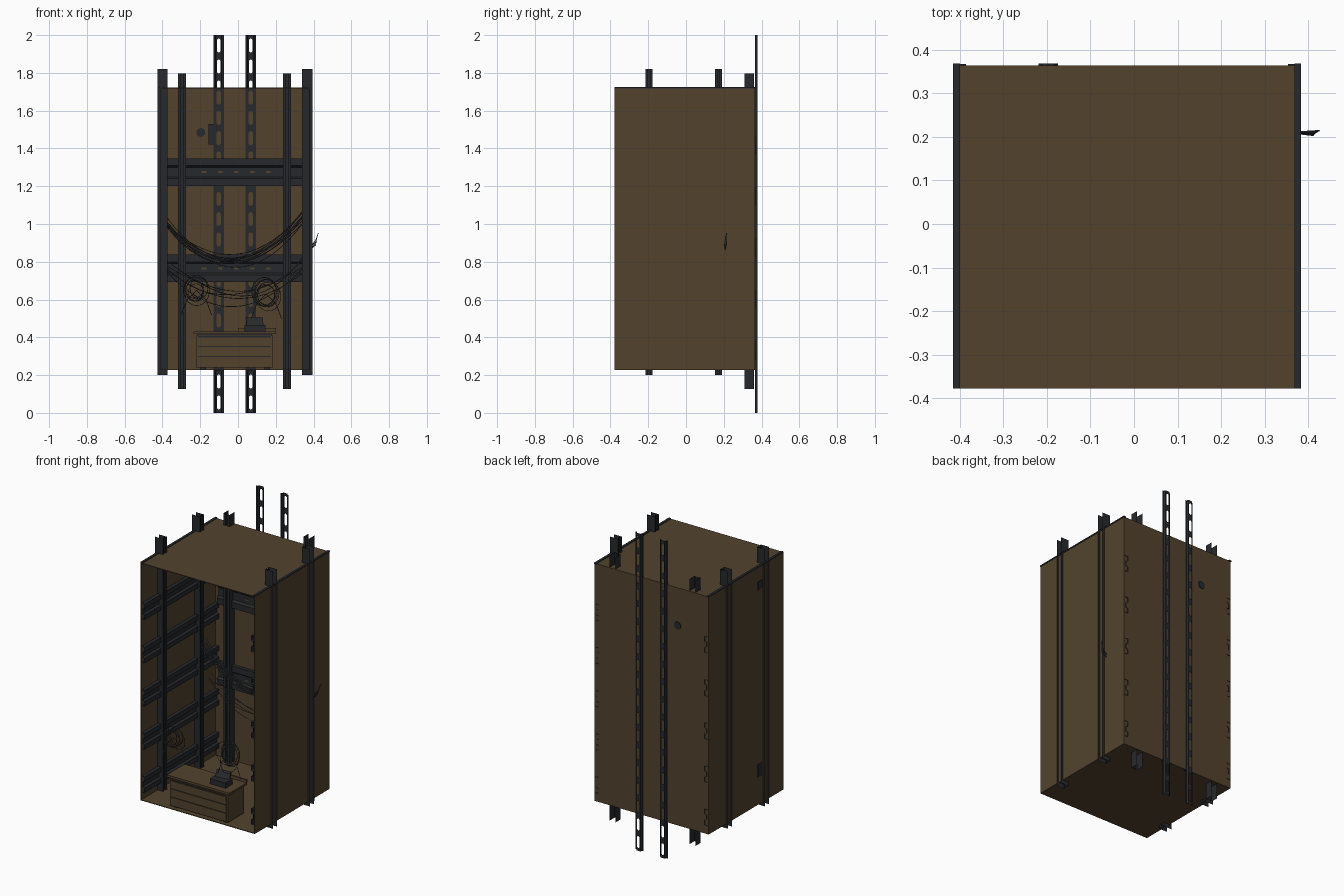
import bpy, bmesh, math, random
from mathutils import Vector

if "Cube" in bpy.data.objects:
    bpy.data.objects.remove(bpy.data.objects["Cube"])
random.seed(4)


def mat(name, r, g, b):
    m = bpy.data.materials.new(name)
    m.diffuse_color = (r, g, b, 1)
    m.use_nodes = True
    m.node_tree.nodes["Principled BSDF"].inputs["Base Color"].default_value = m.diffuse_color
    return m


BROWN = mat("brown_board", 0.085, 0.055, 0.027)
STEEL = mat("dark_steel", 0.020, 0.022, 0.025)
GREY = mat("cable_grey", 0.055, 0.06, 0.07)


def finish(name, bm, m):
    me = bpy.data.meshes.new(name)
    bm.to_mesh(me)
    bm.free()
    me.materials.append(m)
    ob = bpy.data.objects.new(name, me)
    bpy.context.collection.objects.link(ob)
    return ob


def box(name, x, y, z, m):
    bm = bmesh.new()
    bmesh.ops.create_cube(bm, size=1)
    for v in bm.verts:
        v.co = [a + (b - a) * (c + 0.5) for (a, b), c in zip((x, y, z), v.co)]
    return finish(name, bm, m)


def rail(name, profile, axis, a, b, m=STEEL):
    """Open sheet-metal profile swept along an axis."""
    place = {"x": lambda u, v, t: (t, u, v),
             "y": lambda u, v, t: (u, t, v),
             "z": lambda u, v, t: (u, v, t)}[axis]
    bm = bmesh.new()
    rows = [[bm.verts.new(place(u, v, t)) for u, v in profile] for t in (a, b)]
    for i in range(len(profile) - 1):
        bm.faces.new((rows[0][i], rows[0][i + 1], rows[1][i + 1], rows[1][i]))
    return finish(name, bm, m)


def slotted_strip(name, x, y, half, slot, z0, z1, count):
    """Flat vertical strip with a row of rounded slots."""
    bm = bmesh.new()
    H = (z1 - z0) / count / 2
    h, c = 0.037, slot * 0.7
    pts = [(slot, -h + c), (slot, h - c), (slot - c, h), (c - slot, h),
           (-slot, h - c), (-slot, c - h), (c - slot, -h), (slot - c, -h)]
    for k in range(count):
        zc = z0 + H * (2 * k + 1)
        ring = [bm.verts.new((x + u, y, zc + v)) for u, v in pts]
        corner = {(i, j): bm.verts.new((x + i * half, y, zc + j * H))
                  for i in (-1, 1) for j in (-1, 1)}
        outer = [corner[(1 if u > 0 else -1, 1 if v > 0 else -1)] for u, v in pts]
        for i in range(8):
            j = (i + 1) % 8
            f = [ring[i], outer[i], outer[j], ring[j]]
            if outer[i] == outer[j]:
                f.pop(2)
            bm.faces.new(f)
    bmesh.ops.remove_doubles(bm, verts=bm.verts, dist=1e-5)
    return finish(name, bm, STEEL)


def cables(name, paths, radius=0.002):
    cu = bpy.data.curves.new(name, "CURVE")
    cu.dimensions = "3D"
    cu.bevel_depth = radius
    cu.bevel_resolution = 0
    for path, closed in paths:
        sp = cu.splines.new("POLY")
        sp.points.add(len(path) - 1)
        for p, co in zip(sp.points, path):
            p.co = (*co, 1)
        sp.use_cyclic_u = closed
    cu.materials.append(GREY)
    ob = bpy.data.objects.new(name, cu)
    bpy.context.collection.objects.link(ob)
    return ob


# Shaft boards: open at the front
XL, XR, YF, YB, ZB, ZT = -0.413, 0.381, -0.378, 0.364, 0.226, 1.722
T = 0.004
box("left_wall", (XL, XL + T), (YF, YB), (ZB, ZT), BROWN)
box("right_wall", (XR - T, XR), (YF, YB), (ZB, ZT), BROWN)
box("back_wall", (XL, XR), (YB - T, YB), (ZB, ZT), BROWN)
box("floor", (XL, XR), (YF, YB), (ZB, ZB + T), BROWN)
box("roof", (XL, XR), (YF, YB), (ZT - T, ZT), BROWN)
# Dark edging along the roof sides
box("roof_edge_left", (XL - 0.003, XL + 0.013), (YF, 0.368), (ZT - 0.004, ZT + 0.004), STEEL)
box("roof_edge_right", (XR - 0.013, XR + 0.003), (YF, 0.368), (ZT - 0.004, ZT + 0.004), STEEL)

# Slotted hat rails on the back
for n, x in (("left", -0.1025), ("right", 0.0675)):
    for s in (-1, 1):
        rail(f"back_rail_flange_{n}_{s}", [(x + s * 0.0275, 0.366), (x + s * 0.019, 0.366),
             (x + s * 0.014, 0.378)], "z", 0, 2)
    slotted_strip(f"back_rail_crown_{n}", x, 0.378, 0.014, 0.009, 0, 2, 18)
    slotted_strip(f"inner_slotted_strip_{n}", x, 0.356, 0.0275, 0.012, 2 / 9, 2 - 2.5 / 9, 13.5 and 14)

# Side walls: vertical channels that break through the wall, and five cross struts
cx = (XL + XR) / 2
for n, s in (("left", -1), ("right", 1)):
    xi, xo, xw = cx + s * 0.356, cx + s * 0.411, cx + s * 0.392
    for m, y in (("front", -0.196), ("back", 0.172)):
        rail(f"side_channel_{n}_{m}", [(xo, y - 0.019), (xi, y - 0.019), (xi, y - 0.007),
             (xi + s * 0.008, y - 0.007), (xi + s * 0.008, y + 0.007), (xi, y + 0.007),
             (xi, y + 0.019), (xo, y + 0.019)], "z", 0.2, 1.82)
    for k in range(5):
        z = 0.33 + 0.272 * k
        rail(f"side_strut_{n}_{k}", [(xw, z - 0.05), (xw - s * 0.022, z - 0.05),
             (xw - s * 0.022, z - 0.02), (xw - s * 0.008, z - 0.014),
             (xw - s * 0.008, z + 0.014), (xw - s * 0.022, z + 0.02),
             (xw - s * 0.022, z + 0.05), (xw, z + 0.05)], "y", YF, 0.367)

# Back wall: two vertical channels and two wide cross struts with fixing slots
for n, x in (("left", -0.297), ("right", 0.259)):
    rail(f"back_channel_{n}", [(x - 0.021, 0.36), (x - 0.021, 0.31), (x - 0.007, 0.31),
         (x - 0.007, 0.318), (x + 0.007, 0.318), (x + 0.007, 0.31),
         (x + 0.021, 0.31), (x + 0.021, 0.36)], "z", 0.127, 1.797)
for n, z in (("upper", 1.275), ("lower", 0.765)):
    rail(f"back_strut_{n}", [(0.354, z - 0.073), (0.332, z - 0.073), (0.332, z - 0.035),
         (0.346, z - 0.025), (0.346, z + 0.025), (0.332, z + 0.035),
         (0.332, z + 0.073), (0.354, z + 0.073)], "x", -0.378, 0.346)
    for k in range(5):
        x = -0.18 + 0.085 * k
        box(f"strut_slot_{n}_{k}", (x - 0.012, x + 0.012), (0.343, 0.347), (z - 0.006, z + 0.006), BROWN)

# Small outlets and plates on the walls
bm = bmesh.new()
bmesh.ops.create_cone(bm, cap_ends=True, segments=10, radius1=0.024, radius2=0.024, depth=0.012)
for v in bm.verts:
    v.co = (-0.197 + v.co.x, 0.362 + v.co.z, 1.485 + v.co.y)
finish("cable_outlet", bm, STEEL)
box("outlet_plate", (-0.155, -0.125), (0.35, 0.36), (1.42, 1.53), STEEL)
box("left_plate_lower", (XL - 0.003, XL), (-0.16, -0.12), (0.40, 0.48), STEEL)
box("left_plate_upper", (XL - 0.003, XL), (-0.17, -0.12), (1.58, 1.63), STEEL)

# Drawer cabinet on the floor
box("cabinet_body", (-0.222, 0.185), (-0.362, -0.205), (0.24, 0.41), BROWN)
box("cabinet_top", (-0.235, 0.2), (-0.372, -0.195), (0.418, 0.432), BROWN)
box("cabinet_shadow_gap", (-0.215, 0.178), (-0.358, -0.21), (0.41, 0.418), STEEL)
box("cabinet_upstand", (0.0, 0.2), (-0.2, -0.19), (0.432, 0.45), BROWN)
for k in range(3):
    z = 0.25 + 0.052 * k
    box(f"drawer_front_{k}", (-0.212, 0.175), (-0.368, -0.36), (z, z + 0.046), BROWN)
    box(f"drawer_gap_{k}", (-0.212, 0.175), (-0.3635, -0.36), (z + 0.046, z + 0.052), STEEL)
for n, x in (("left", -0.2), ("right", 0.14)):
    box(f"cabinet_foot_{n}", (x, x + 0.03), (-0.35, -0.22), (0.228, 0.24), STEEL)

# Small device standing on the cabinet
box("device_base", (0.035, 0.145), (-0.33, -0.26), (0.432, 0.465), STEEL)
screen = box("device_screen", (-0.045, 0.045), (-0.005, 0.005), (0, 0.055), STEEL)
screen.location = (0.09, -0.285, 0.455)
screen.rotation_euler = (-0.5, 0, 0.15)


# Hanging cable bundles
def sag(z0, z1, drop, y, skew=0.0, n=18):
    path = []
    for i in range(n + 1):
        t = i / n
        z = z0 + (z1 - z0) * t - 4 * drop * t * (1 - t) * (1 + skew * (t - 0.5))
        path.append((-0.378 + 0.724 * t, y + 0.01 * math.sin(5 * t + 40 * y), z))
    return path


r = random.uniform
cables("upper_cable_bundle", [(sag(1.01 + r(-.03, .03), 1.05 + r(-.05, .03), 0.22 + r(-.03, .02),
       0.19 + r(-.03, .03), r(-.3, .3)), False) for _ in range(12)])
cables("lower_cable_bundle", [(sag(0.79 + r(-.04, .04), 0.79 + r(-.05, .05), 0.16 + r(-.03, .04),
       0.25 + r(-.03, .03), r(-.6, .6)), False) for _ in range(5)])


def coil(c, rad):
    a, tilt = r(0, math.pi), r(-0.5, 0.5)
    return [(c[0] + rad * 0.85 * math.cos(a + i * math.tau / 20),
             c[1] + rad * tilt * math.cos(i * math.tau / 20),
             c[2] + rad * math.sin(a + i * math.tau / 20)) for i in range(20)]


for n, c in (("left", (-0.22, -0.32, 0.65)), ("right", (0.15, -0.3, 0.63))):
    cables(f"cable_coil_{n}", [(coil([v + r(-.015, .015) for v in c], r(0.045, 0.08)), True)
                               for _ in range(6)])
    cables(f"coil_tail_{n}", [([c, (c[0] + d * 0.05, c[1], c[2] - 0.05),
                               (c[0] + d * 0.08, c[1], c[2] - 0.13)], False) for d in (-1, 1)])

# Frayed cable end poking through the right wall
cables("frayed_cable_end", [([(0.36, 0.21, 0.85 + 0.008 * k), (0.395, 0.21 + 0.002 * (k - 2), 0.875 + 0.006 * k),
       (0.412, 0.21 + 0.003 * (k - 2), 0.89 + 0.008 * k), (0.425 - 0.004 * abs(k - 3), 0.212 + 0.002 * (k - 2), 0.92 + 0.011 * k)],
       False) for k in range(4)], 0.002)
